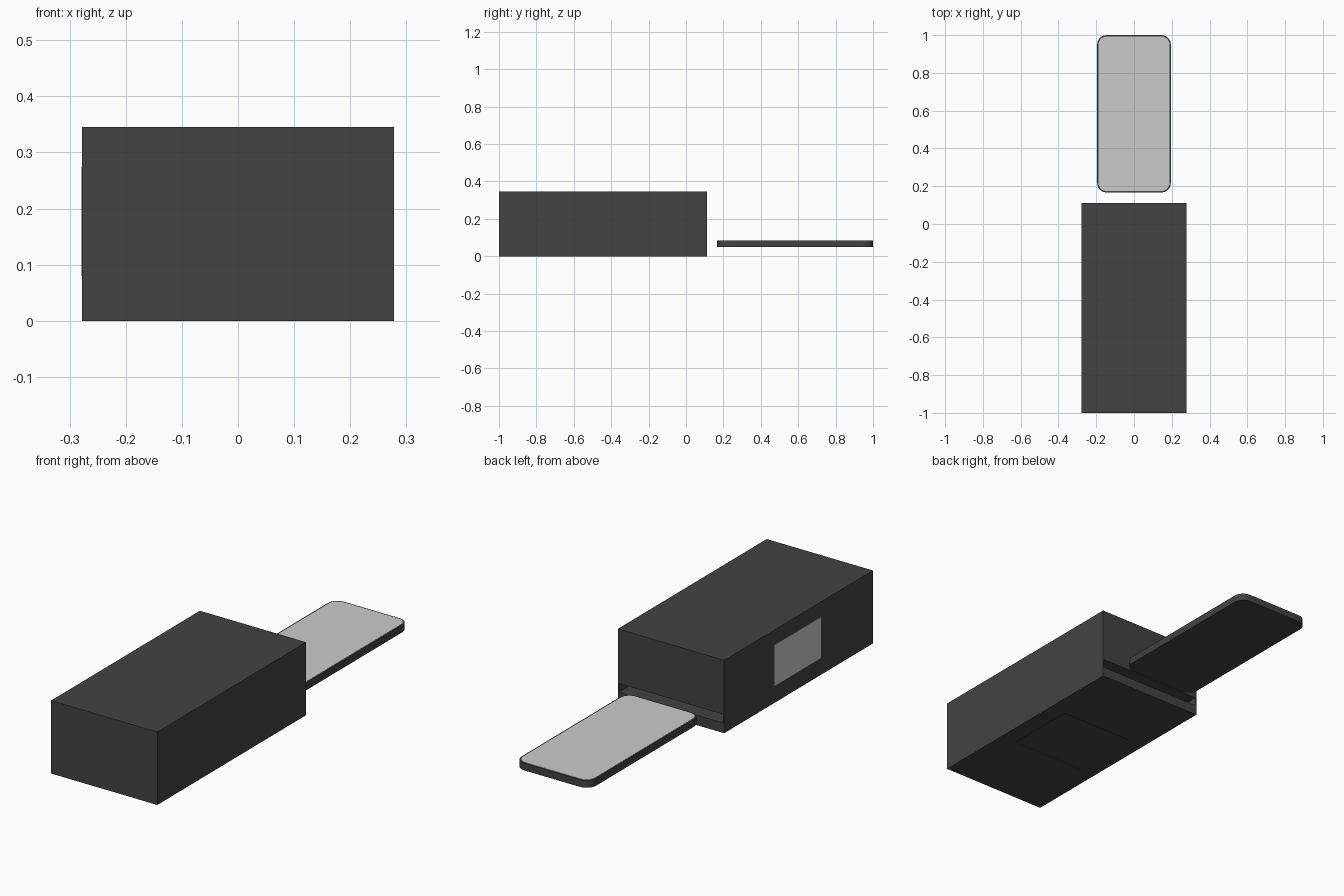
import bpy, bmesh

cube = bpy.data.objects.get("Cube")
if cube:
    bpy.data.objects.remove(cube, do_unlink=True)


def material(name, value):
    m = bpy.data.materials.new(name)
    m.use_nodes = True
    color = (value, value, value, 1)
    m.diffuse_color = color
    m.node_tree.nodes["Principled BSDF"].inputs["Base Color"].default_value = color
    return m


charcoal = material("charcoal", 0.055)
pale_grey = material("pale_grey", 0.60)


def box(name, x, y, z, mat, corner=0):
    """Box from (min, max) ranges, with optional rounded vertical corners."""
    bm = bmesh.new()
    bmesh.ops.create_cube(bm, size=1)
    for v in bm.verts:
        v.co = [r[0] if c < 0 else r[1] for c, r in zip(v.co, (x, y, z))]
    if corner:
        upright = [e for e in bm.edges
                   if abs(e.verts[0].co.z - e.verts[1].co.z) > 1e-5]
        bmesh.ops.bevel(bm, geom=upright, offset=corner, segments=6,
                        profile=0.5, affect='EDGES')
    mesh = bpy.data.meshes.new(name)
    bm.to_mesh(mesh)
    bm.free()
    mesh.materials.append(mat)
    obj = bpy.data.objects.new(name, mesh)
    bpy.context.collection.objects.link(obj)
    return obj


def cut(target, cutter):
    mod = target.modifiers.new(cutter.name, 'BOOLEAN')
    mod.operation = 'DIFFERENCE'
    mod.solver = 'EXACT'
    mod.object = cutter
    cutter.hide_render = True
    cutter.hide_set(True)


# Housing with a wide slot in the back and a shallow panel underneath
housing = box("housing", (-0.278, 0.278), (-1, 0.112), (0, 0.345), charcoal)
cut(housing, box("slot_cutter", (-0.273, 0.273), (-0.75, 0.2), (0.047, 0.088), charcoal))
cut(housing, box("panel_cutter", (-0.193, 0.193), (-0.615, -0.265), (-0.05, 0.005), charcoal))

# Display window on one side
box("side_window", (-0.279, -0.274), (-0.612, -0.264), (0.08, 0.274), pale_grey)

# Flat sliding slab with its screen
slab = box("slab", (-0.195, 0.195), (0.167, 1), (0.05, 0.084), charcoal, 0.05)
screen = box("slab_screen", (-0.188, 0.188), (0.174, 0.993), (0.08, 0.085), pale_grey, 0.044)

bpy.ops.object.select_all(action='DESELECT')
for obj in (slab, screen):
    obj.select_set(True)
bpy.context.view_layer.objects.active = slab
bpy.ops.object.shade_smooth_by_angle()
